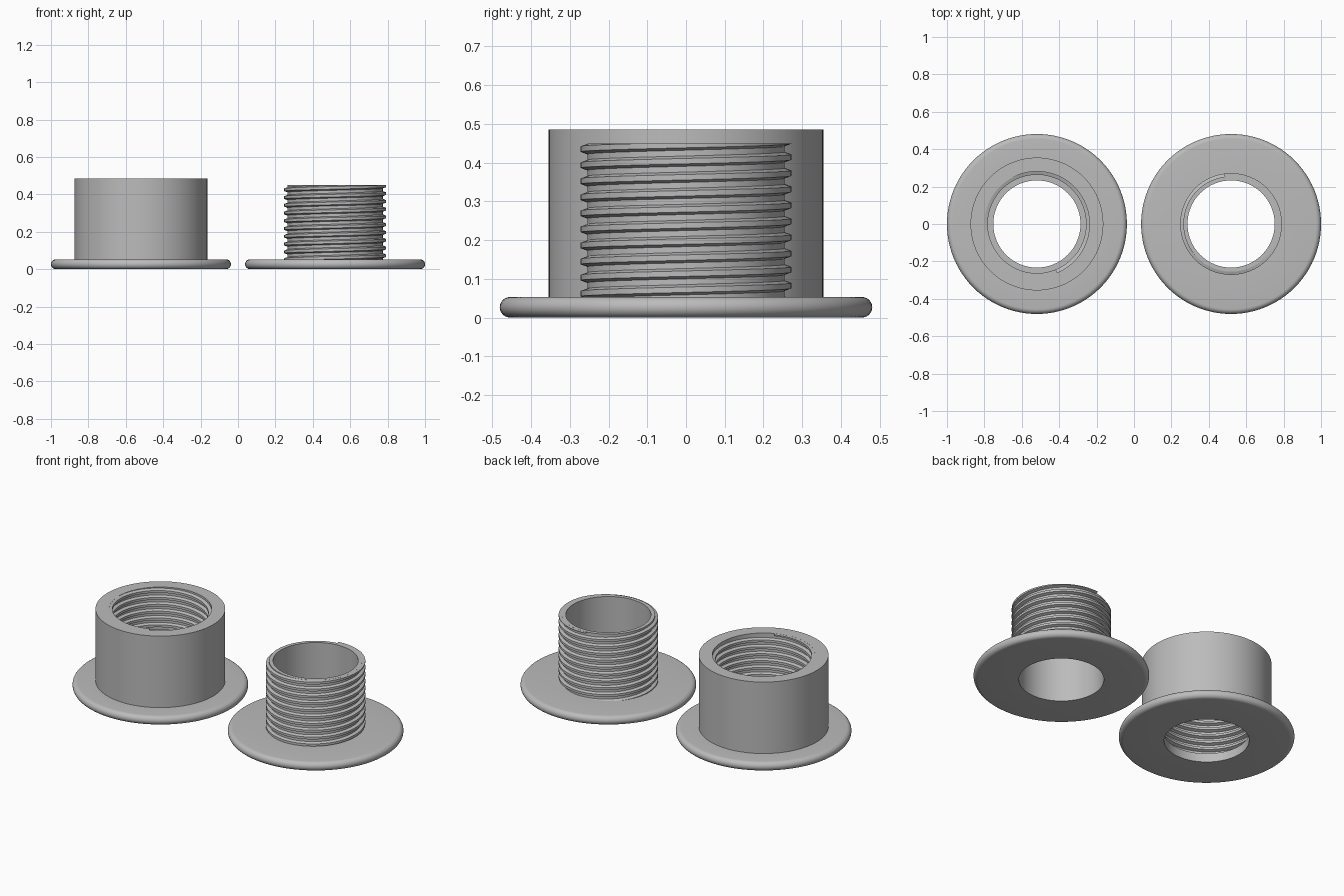
import bpy, math

if "Cube" in bpy.data.objects:
    bpy.data.objects.remove(bpy.data.objects["Cube"])

SEG = 96            # segments around every turned part
FLANGE_R, FLANGE_H, HOLE_R = 0.481, 0.053, 0.233
PITCH = 0.0415

grey = bpy.data.materials.new("mid grey")
grey.diffuse_color = (0.5, 0.5, 0.5, 1.0)
grey.use_nodes = True
grey.node_tree.nodes["Principled BSDF"].inputs["Base Color"].default_value = grey.diffuse_color


def make_object(name, verts, faces, x):
    mesh = bpy.data.meshes.new(name)
    mesh.from_pydata(verts, [], faces)
    mesh.materials.append(grey)
    obj = bpy.data.objects.new(name, mesh)
    obj.location.x = x
    bpy.context.collection.objects.link(obj)
    bpy.ops.object.select_all(action='DESELECT')
    obj.select_set(True)
    bpy.context.view_layer.objects.active = obj
    bpy.ops.object.shade_smooth_by_angle(angle=math.radians(30))
    return obj


def lathe(name, profile, x):
    """Turn a closed (radius, z) outline, given anticlockwise, around z."""
    n = len(profile)
    verts, faces = [], []
    for s in range(SEG):
        a = 2 * math.pi * s / SEG
        verts += [(r * math.cos(a), r * math.sin(a), z) for r, z in profile]
        t = (s + 1) % SEG
        for i in range(n):
            j = (i + 1) % n
            faces.append((s * n + i, t * n + i, t * n + j, s * n + j))
    return make_object(name, verts, faces, x)


def thread(name, root, crest, z_start, z_end, z_top, x):
    """Right-handed helical ridge, trimmed flat at z_top."""
    section = [(root, -0.0135), (crest, -0.007), (crest, 0.007), (root, 0.0135)]
    n = len(section)
    steps = int((z_end - z_start) / PITCH * SEG)
    verts, faces = [], []
    for s in range(steps + 1):
        a = 2 * math.pi * s / SEG - math.pi / 2
        zc = z_start + PITCH * s / SEG
        verts += [(r * math.cos(a), r * math.sin(a), min(zc + dz, z_top))
                  for r, dz in section]
        if s:
            for i in range(n - 1):
                p, q = (s - 1) * n + i, s * n + i
                f = (p, q, q + 1, p + 1)
                faces.append(f if crest > root else f[::-1])
    # end caps
    last = steps * n
    caps = [tuple(range(n)), tuple(range(last + n - 1, last - 1, -1))]
    faces += caps if crest > root else [c[::-1] for c in caps]
    return make_object(name, verts, faces, x)


# rounded flange rim, shared by both parts
R = FLANGE_H / 2
rim = [(FLANGE_R - R + R * math.cos(a), R + R * math.sin(a))
       for a in (math.radians(-90 + 15 * k) for k in range(13))]

# female part: wide smooth sleeve with a stepped bore
lathe("socket_body", [(HOLE_R, 0)] + rim + [
    (0.355, FLANGE_H), (0.355, 0.485), (0.281, 0.485),
    (0.281, FLANGE_H), (HOLE_R, FLANGE_H)], -0.519)
thread("socket_thread", 0.2815, 0.263, 0.067, 0.485, 0.4845, -0.519)

# male part: thin tube with an outer thread
lathe("plug_body", [(HOLE_R, 0)] + rim + [
    (0.255, FLANGE_H), (0.255, 0.45), (HOLE_R, 0.45)], 0.519)
thread("plug_thread", 0.2545, 0.272, 0.435 - 10 * PITCH, 0.457, 0.4495, 0.519)
